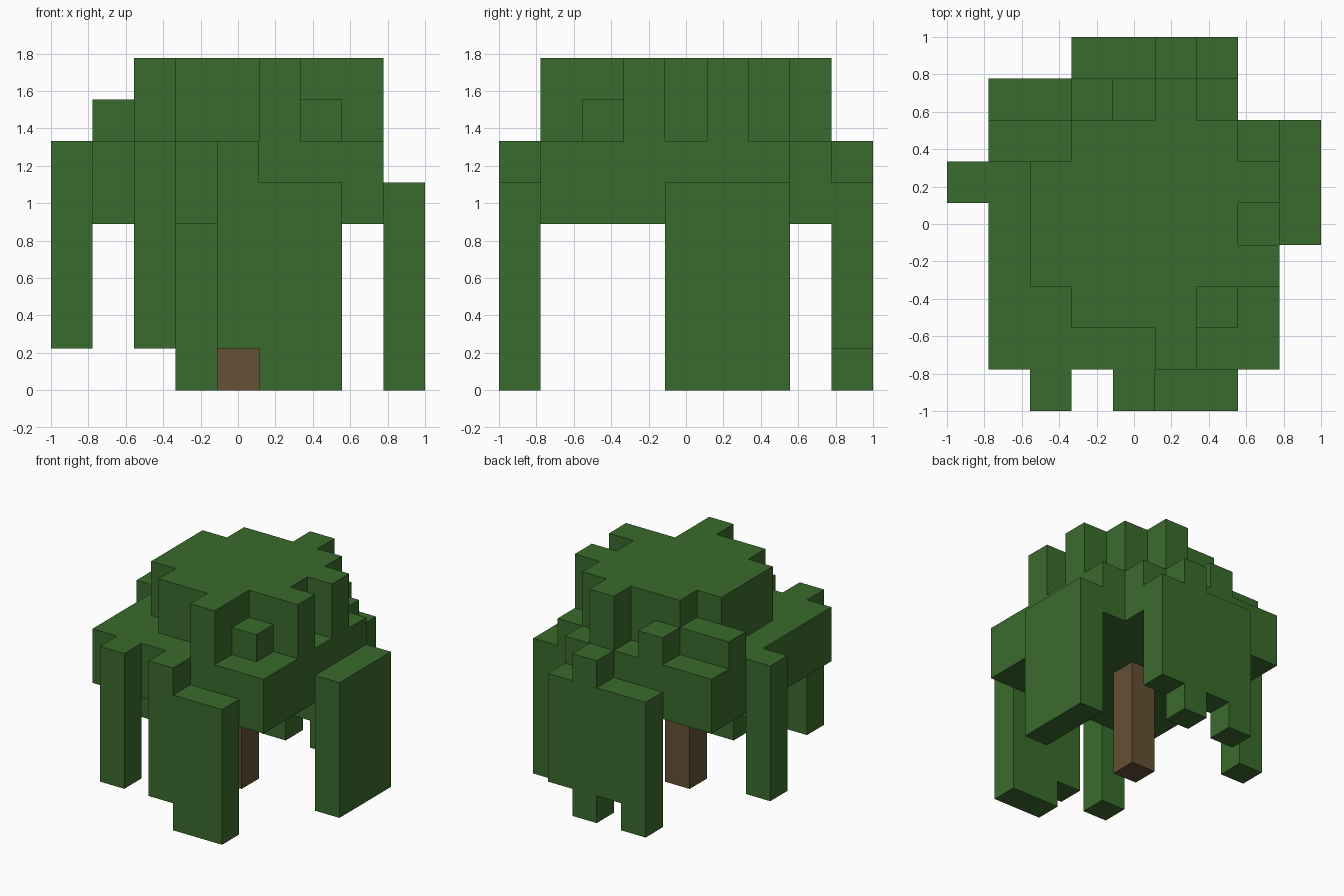
import bpy, bmesh
from mathutils import Vector

cube = bpy.data.objects.get("Cube")
if cube:
    bpy.data.objects.remove(cube, do_unlink=True)

N = 9              # blocks along the longest side
U = 2 / N          # block size


def material(name, rgb):
    m = bpy.data.materials.new(name)
    m.use_nodes = True
    m.diffuse_color = (*rgb, 1)
    bsdf = next(n for n in m.node_tree.nodes if n.type == 'BSDF_PRINCIPLED')
    bsdf.inputs["Base Color"].default_value = (*rgb, 1)
    return m


def blocks(x, y, z):
    """All grid blocks in the inclusive x and y ranges, from z[0] up to z[1]."""
    return {(i, j, k) for i in range(x[0], x[1] + 1)
            for j in range(y[0], y[1] + 1) for k in range(*z)}


def build(name, cells, mat):
    """Make one clean outer skin around a set of blocks."""
    bm = bmesh.new()
    corners = {}

    def corner(p):
        key = tuple(round(c) for c in p)
        if key not in corners:
            corners[key] = bm.verts.new((key[0] * U - 1, key[1] * U - 1, key[2] * U))
        return corners[key]

    for cell in sorted(cells):
        for axis in range(3):
            for side in (-1, 1):
                n = Vector((0, 0, 0))
                n[axis] = side
                if tuple(round(c) for c in Vector(cell) + n) in cells:
                    continue
                a = Vector((0, 0, 0))
                a[(axis + 1) % 3] = 0.5
                b = n.cross(a)
                mid = Vector(cell) + Vector((0.5, 0.5, 0.5)) + n / 2
                bm.faces.new([corner(mid + s * a + t * b)
                              for s, t in ((-1, -1), (1, -1), (1, 1), (-1, 1))])
    bmesh.ops.dissolve_limit(bm, angle_limit=0.01, verts=bm.verts, edges=bm.edges)
    mesh = bpy.data.meshes.new(name)
    bm.to_mesh(mesh)
    bm.free()
    mesh.materials.append(mat)
    ob = bpy.data.objects.new(name, mesh)
    bpy.context.collection.objects.link(ob)


leaf = material("leaf green", (0.042, 0.147, 0.026))
bark = material("bark brown", (0.130, 0.080, 0.036))

# Wide lower canopy with one missing corner
foliage = blocks((1, 7), (1, 7), (4, 6)) - blocks((7, 7), (7, 7), (4, 6))

# Ragged crown: x range of each row, front to back
rows = [(5, 5), (3, 5), (2, 7), (2, 6), (2, 7), (3, 6), (5, 5)]
for y, x in enumerate(rows, start=1):
    foliage |= blocks(x, (y, y), (6, 8))

# Half-height bumps on the canopy
for x, y in (((6, 6), 2), ((1, 2), 6), ((3, 3), 7)):
    foliage |= blocks(x, (y, y), (6, 7))

# Hanging leaf curtains: front, left, back, right
hanging = [
    ((2, 2), (0, 0), (1, 6)), ((4, 4), (0, 0), (1, 6)), ((5, 6), (0, 0), (0, 5)),
    ((8, 8), (4, 6), (0, 5)),
    ((3, 3), (8, 8), (0, 5)), ((4, 4), (8, 8), (1, 5)),
    ((5, 5), (8, 8), (0, 6)), ((6, 6), (8, 8), (1, 5)),
    ((0, 0), (5, 5), (1, 6)),
]
for part in hanging:
    foliage |= blocks(*part)

build("foliage", foliage, leaf)
build("trunk", blocks((4, 4), (4, 4), (0, 4)), bark)
